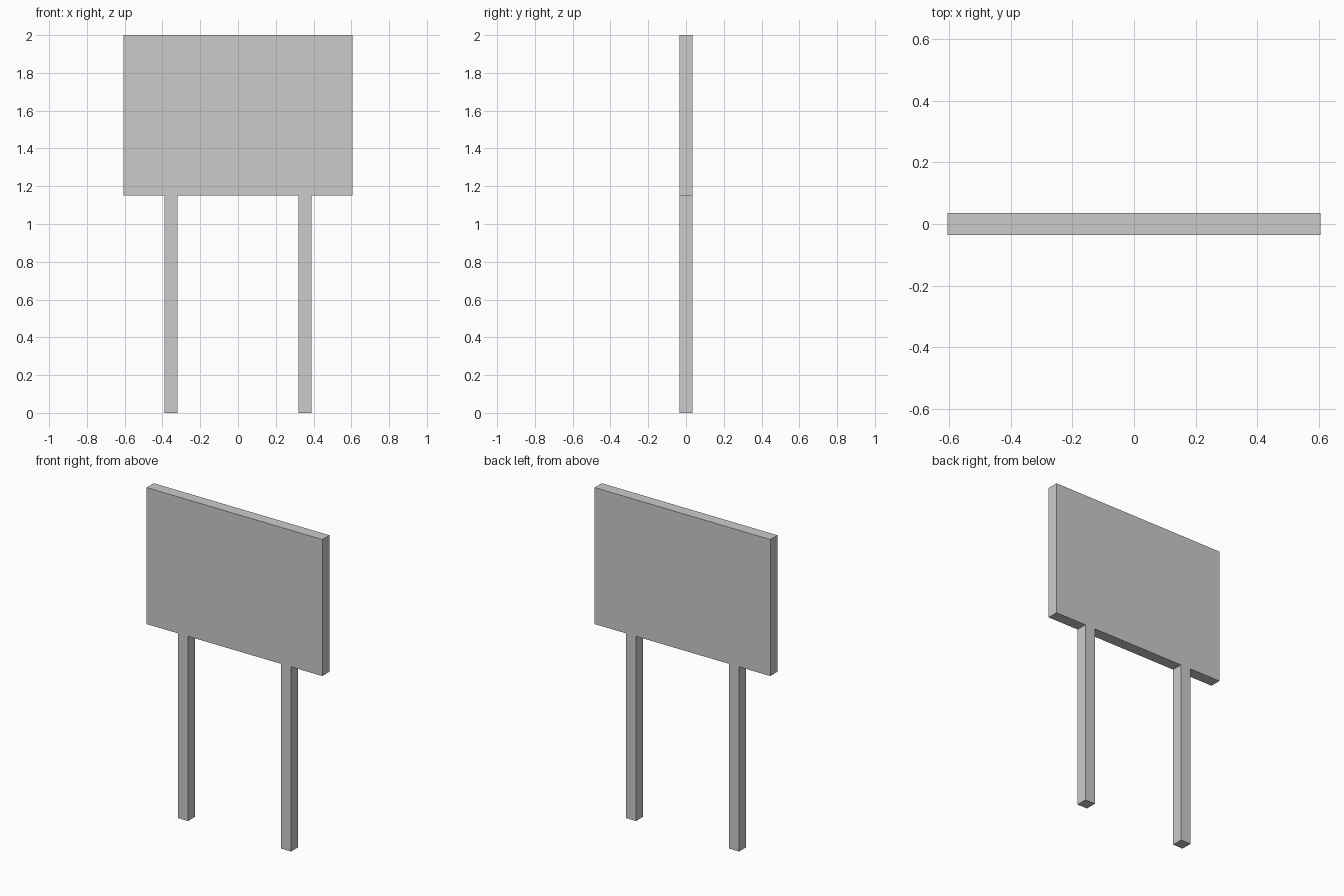
import bpy, bmesh

if "Cube" in bpy.data.objects:
    bpy.data.objects.remove(bpy.data.objects["Cube"])

PANEL_HALF = 0.605    # half width of the board
PANEL_Z = 1.15        # underside of the board
TOP = 2.0
POST_IN, POST_OUT = 0.32, 0.39
DEPTH = 0.07

# Right half of the front outline: inner post foot up and round to the top corner
half = [(POST_IN, PANEL_Z), (POST_IN, 0), (POST_OUT, 0),
        (POST_OUT, PANEL_Z), (PANEL_HALF, PANEL_Z), (PANEL_HALF, TOP)]
outline = half + [(-x, z) for x, z in reversed(half)]

# Board and both posts are one flush slab, extruded front to back
bm = bmesh.new()
face = bm.faces.new([bm.verts.new((x, -DEPTH / 2, z)) for x, z in outline])
ext = bmesh.ops.extrude_face_region(bm, geom=[face], use_keep_orig=True)
back = [g for g in ext["geom"] if isinstance(g, bmesh.types.BMVert)]
bmesh.ops.translate(bm, verts=back, vec=(0, DEPTH, 0))
bmesh.ops.recalc_face_normals(bm, faces=bm.faces)

mesh = bpy.data.meshes.new("sign_board_with_posts")
bm.to_mesh(mesh)
bm.free()
bpy.context.collection.objects.link(bpy.data.objects.new("sign_board_with_posts", mesh))
